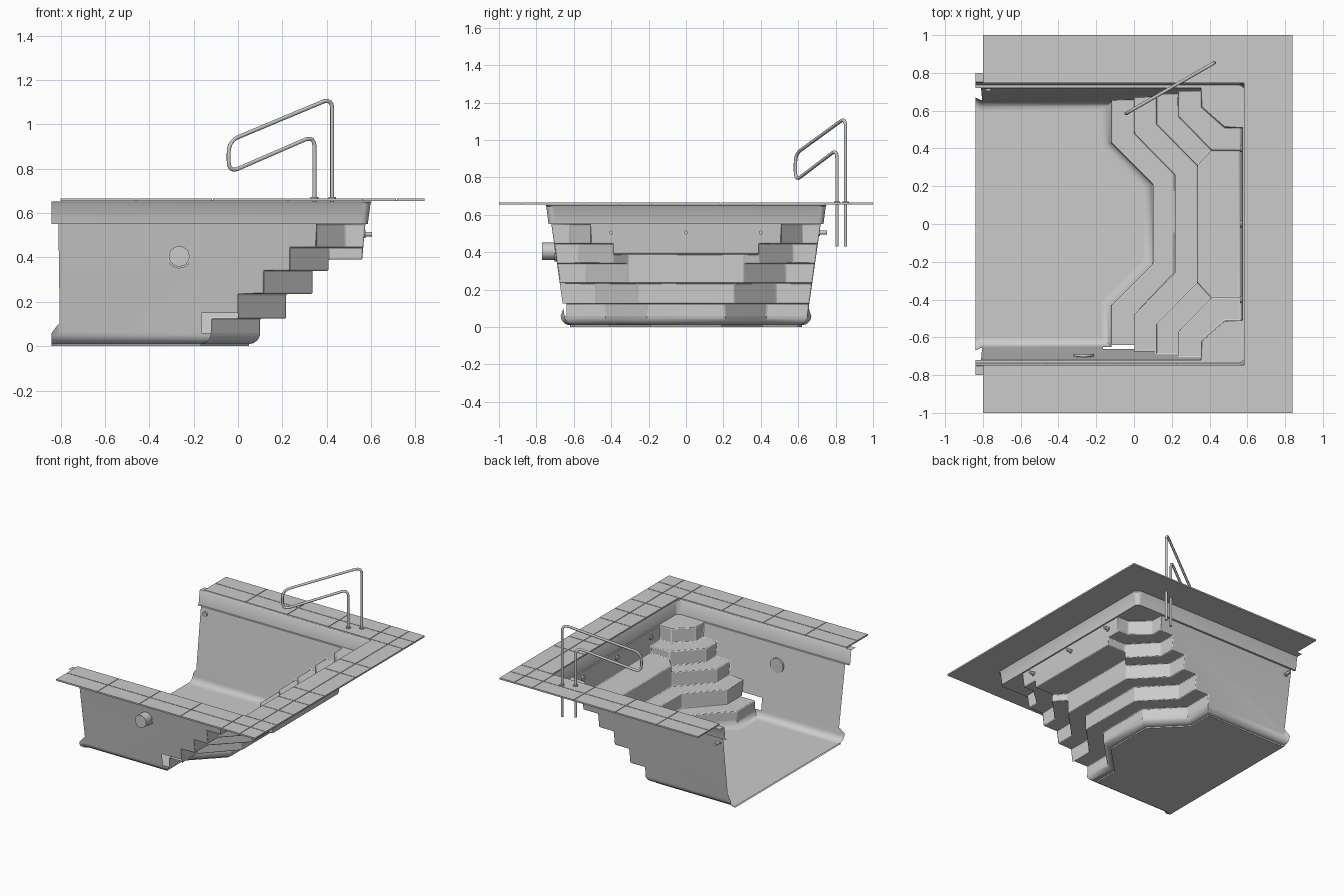
import bpy, bmesh, math
from mathutils import Vector

if "Cube" in bpy.data.objects:
    bpy.data.objects.remove(bpy.data.objects["Cube"])


def make(name, polys, bevel=0.0, weld=0.0005):
    bm = bmesh.new()
    for p in polys:
        bm.faces.new([bm.verts.new(v) for v in p])
    bmesh.ops.remove_doubles(bm, verts=bm.verts, dist=weld)
    bmesh.ops.recalc_face_normals(bm, faces=bm.faces)
    me = bpy.data.meshes.new(name)
    bm.to_mesh(me)
    bm.free()
    ob = bpy.data.objects.new(name, me)
    bpy.context.collection.objects.link(ob)
    if bevel:
        m = ob.modifiers.new("soft_edges", 'BEVEL')
        m.width, m.segments, m.limit_method = bevel, 2, 'ANGLE'
    return ob


def smooth(ob, deg=35):
    bpy.ops.object.select_all(action='DESELECT')
    ob.select_set(True)
    bpy.context.view_layer.objects.active = ob
    bpy.ops.object.shade_smooth_by_angle(angle=math.radians(deg))


def box(x0, x1, y0, y1, z0, z1):
    a = [(x0, y0), (x1, y0), (x1, y1), (x0, y1)]
    out = [[(x, y, z) for x, y in a] for z in (z0, z1)]
    for (p, q) in zip(a, a[1:] + a[:1]):
        out.append([(*p, z0), (*q, z0), (*q, z1), (*p, z1)])
    return out


def loft(rows):
    return [[r[i], r[i + 1], s[i + 1], s[i]]
            for r, s in zip(rows, rows[1:]) for i in range(len(r) - 1)]


def cyl(name, start, end, r, n=24):
    a, b = Vector(start), Vector(end)
    bpy.ops.mesh.primitive_cylinder_add(vertices=n, radius=r, depth=(b - a).length, location=(a + b) / 2)
    ob = bpy.context.object
    ob.name = name
    ob.rotation_euler = (b - a).to_track_quat('Z', 'Y').to_euler()
    smooth(ob)
    return ob


def W(z):  # half width between the sloping side walls
    return 0.65 + 0.143 * (z - 0.06)


def E(z):  # x of the sloping end wall
    return 0.56 + 0.09 * (z - 0.39)


# Steps and walls, one half at a time
Z = [0.06, 0.125, 0.235, 0.34, 0.445, 0.55]
X0 = [-0.12, 0.0, 0.117, 0.235, 0.355]
YA = [0.43, 0.48, 0.53, 0.57, 0.62]
X1 = [0.10, 0.217, 0.335, 0.41, 0.48]
YB = [0.21, 0.26, 0.31, 0.39, 0.51]


def contour(k, z, s):
    yw = 0.64 if (k == 0 and s < 0) else W(z)
    last = (X1[k], 0) if k < 3 else (E(z), YB[k])
    return [(x, s * y, z) for x, y in ((X0[k], yw), (X0[k], YA[k]), (X1[k], YB[k]), last)]


shell = []
for s in (1, -1):
    for k in range(5):  # risers
        lo, hi = contour(k, Z[k], s), contour(k, Z[k + 1], s)
        if k == 3:
            lo[3] = (E(0.39), s * 0.39, 0.39)
            knee = (0.41, s * 0.39, 0.39)
            shell += [[lo[0], lo[1], hi[1], hi[0]], [lo[1], lo[2], knee, hi[2], hi[1]],
                      [knee, lo[3], hi[3], hi[2]]]
        else:
            shell += loft([lo, hi])
    for k in (0, 1):  # full-width treads
        z = Z[k + 1]
        far = contour(k + 1, z, s)
        if k == 0 and s < 0:
            far[0] = (X0[1], -0.64, z)
        shell.append(contour(k, z, s) + far[::-1])
    # corner treads
    shell.append(contour(2, 0.34, s)[:3] + contour(3, 0.34, s)[2::-1])
    shell.append(contour(3, 0.445, s) + contour(4, 0.445, s)[::-1])
    shell.append(contour(4, 0.55, s) + [(E(0.55), s * W(0.55), 0.55)])
    # bench half with its front and side risers
    a, b = (0.335, s * 0.31), (0.41, s * 0.39)
    m = (0.335, 0)
    shell.append([(*m, 0.39), (*a, 0.39), (*b, 0.39), (E(0.39), b[1], 0.39), (E(0.39), 0, 0.39)])
    for p, q in ((m, a), (a, b)):
        shell.append([(*p, 0.34), (*q, 0.34), (*q, 0.39), (*p, 0.39)])
    # end wall half
    shell.append([(E(z), s * y, z) for y, z in ((0, 0.39), (0.39, 0.39), (0.39, 0.445),
                                                (0.51, 0.445), (0.51, 0.55), (0, 0.55))])
    # side wall, stepped along the stairs; the front one has an open notch
    foot = [(-0.12, 0.06), (-0.12, 0.125), (0, 0.125)] if s > 0 else \
        [(-0.165, 0.06), (-0.165, 0.15), (0, 0.15)]
    outline = [(-0.81, 0.55), (-0.81, 0.10), (-0.81, 0.06)] + foot
    for k in range(1, 5):
        outline += [(X0[k], Z[k + 1])] + ([(X0[k + 1], Z[k + 1])] if k < 4 else [])
    shell.append([(x, s * W(z), z) for x, z in outline])
    # flared mouth
    shell.append([(-0.81, s * W(0.1), 0.1), (-0.81, s * 0.65, 0.06), (-0.84, s * 0.67, 0.06)])
smooth(make("pool_walls_and_steps", shell, bevel=0.006), 40)


# Basin floor with a rounded foot
def foot_row(d, z):
    h = [(-0.84, 0.67 - d), (-0.81, 0.65 - d), (-0.12 - d, 0.65 - d),
         (-0.12 - d, 0.43 - 0.414 * d), (0.10 - d, 0.21 - 0.414 * d)]
    return [(x, y, z) for x, y in h] + [(x, -y, z) for x, y in h[::-1]]


R = 0.05
rows = [foot_row(R * (1 - math.sin(t)), 0.01 + R * (1 - math.cos(t)))
        for t in [i * math.pi / 12 for i in range(7)]]
base = foot_row(R, 0.0)
smooth(make("pool_floor", loft([base] + rows) + [base, rows[0]]), 40)


# Rim around the pool top: ledge, upright band and flat flange
def rim_row(y, x, r, z):
    h = [(-0.84, y)] + [(x - r + r * math.sin(t), y - r + r * math.cos(t))
                        for t in [i * math.pi / 12 for i in range(7)]]
    return [(a, b, z) for a, b in h] + [(a, -b, z) for a, b in h[::-1]]


smooth(make("pool_rim", loft([rim_row(W(0.55), E(0.55), 0.001, 0.55), rim_row(0.735, 0.585, 0.03, 0.55),
                              rim_row(0.747, 0.598, 0.04, 0.645), rim_row(0.752, 0.603, 0.04, 0.652),
                              rim_row(0.80, 0.64, 0.05, 0.652)]), 0.0, ), 30)

# Paving: thin bed and separate tiles
bed = []
for y0, y1 in ((0.747, 1), (-1, -0.747)):
    bed += box(-0.8, 0.84, y0, y1, 0.654, 0.66)
bed += box(0.582, 0.84, -0.747, 0.747, 0.654, 0.66)
make("paving_bed", bed, weld=0.00001)

tiles = []
g = 0.002


def tile(x0, x1, y0, y1):
    tiles.extend(box(x0 + g, x1 - g, y0 + g, y1 - g, 0.658, 0.665))


xs = [-0.802, -0.46, -0.115, 0.225, 0.565, 0.715, 0.842]
for xa, xb in zip(xs, xs[1:]):
    for ya, yb in ((0.745, 0.875), (0.875, 1.002)):
        tile(xa, xb, ya, yb)
        tile(xa, xb, -yb, -ya)
ys = [-0.745, -0.545, -0.36, -0.18, 0.185, 0.365, 0.745]
for ya, yb in zip(ys, ys[1:]):
    tile(0.58, 0.715, ya, yb)
    tile(0.715, 0.842, ya, yb)
make("paving_tiles", tiles, weld=0.00001)


# Bent tube handrail
def rounded(pts, t, n=8):
    out = [pts[0]]
    for a, b, c in zip(pts, pts[1:], pts[2:]):
        p, q = b + (a - b).normalized() * t, b + (c - b).normalized() * t
        out += [p * (1 - u) ** 2 + b * 2 * u * (1 - u) + q * u * u for u in [i / n for i in range(n + 1)]]
    return out + [pts[-1]]


path = [(0.425, 0.43), (0.425, 1.12), (-0.042, 0.925), (-0.042, 0.782), (0.345, 0.95), (0.345, 0.43)]
pts = rounded([Vector((x, 0.609 + 0.575 * x, z)) for x, z in path], 0.055)
cu = bpy.data.curves.new("handrail", 'CURVE')
cu.dimensions, cu.bevel_depth, cu.bevel_resolution, cu.use_fill_caps = '3D', 0.009, 3, True
sp = cu.splines.new('POLY')
sp.points.add(len(pts) - 1)
for p, v in zip(sp.points, pts):
    p.co = (*v, 1)
bpy.context.collection.objects.link(bpy.data.objects.new("handrail", cu))
for x in (0.345, 0.425):
    y = 0.609 + 0.575 * x
    cyl("rail_collar", (x, y, 0.66), (x, y, 0.672), 0.017)

# Underwater lamp through the front wall
cyl("lamp_housing", (-0.265, -0.77, 0.405), (-0.265, -0.69, 0.405), 0.046, 32)
cyl("lamp_ring", (-0.265, -0.702, 0.405), (-0.265, -0.688, 0.405), 0.054, 32)

# Water jets on the end wall and one on the back wall
for y in (-0.4, 0, 0.4):
    cyl("jet_face", (0.562, y, 0.505), (0.574, y, 0.505), 0.018)
    cyl("jet_pipe", (0.57, y, 0.505), (0.605, y, 0.505), 0.011)
cyl("side_jet_face", (-0.77, 0.703, 0.505), (-0.77, 0.717, 0.505), 0.018)
cyl("side_jet_pipe", (-0.77, 0.71, 0.505), (-0.77, 0.755, 0.505), 0.011)
